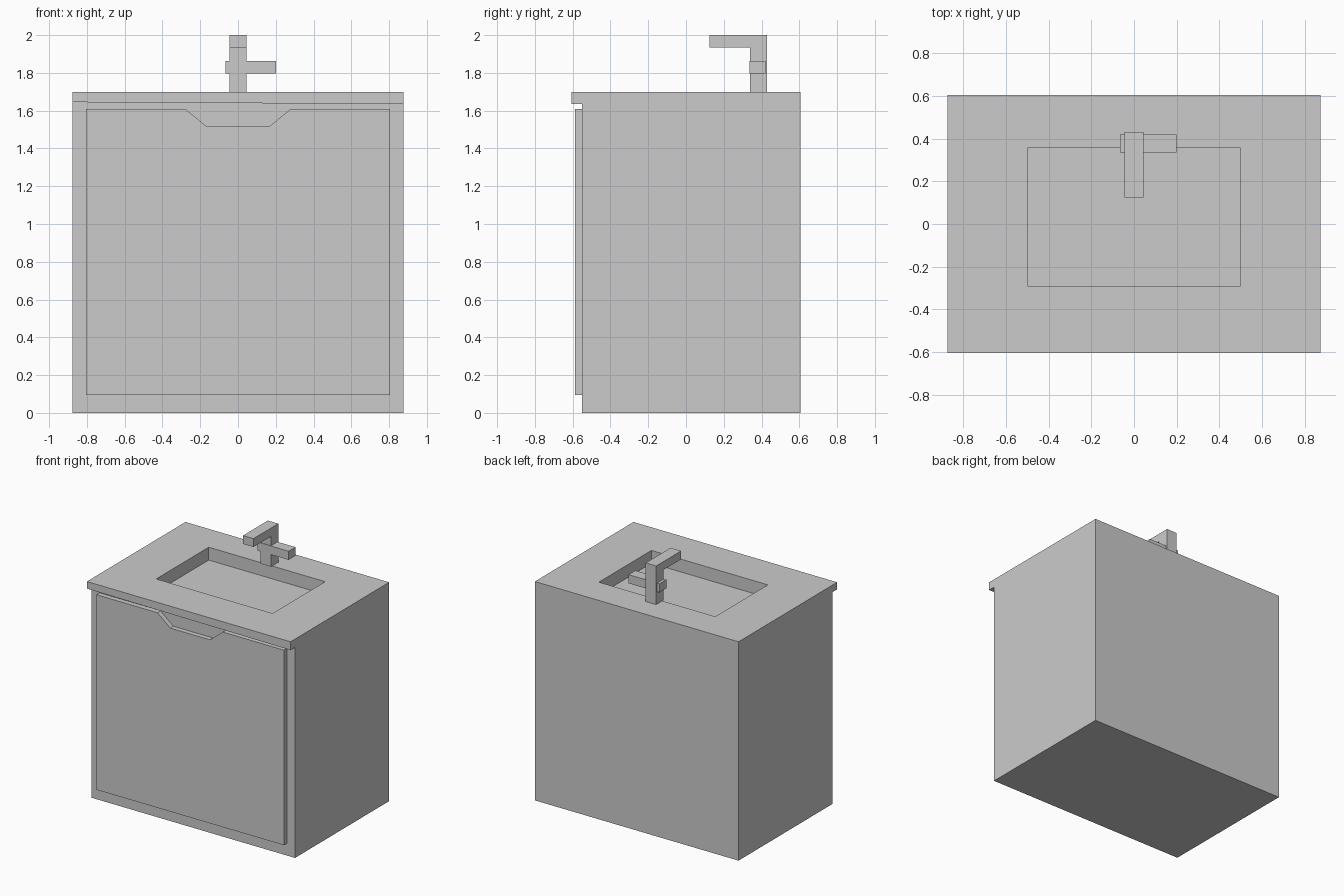
import bpy, bmesh
from mathutils import Vector

if "Cube" in bpy.data.objects:
    bpy.data.objects.remove(bpy.data.objects["Cube"])


def new_object(name, bm):
    bmesh.ops.recalc_face_normals(bm, faces=bm.faces)
    mesh = bpy.data.meshes.new(name)
    bm.to_mesh(mesh)
    bm.free()
    obj = bpy.data.objects.new(name, mesh)
    bpy.context.collection.objects.link(obj)
    return obj


def prism(points, offset):
    """Extrude a closed outline of 3D points along offset."""
    bm = bmesh.new()
    face = bm.faces.new([bm.verts.new(p) for p in points])
    ext = bmesh.ops.extrude_face_region(bm, geom=[face], use_keep_orig=True)
    verts = [g for g in ext["geom"] if isinstance(g, bmesh.types.BMVert)]
    bmesh.ops.translate(bm, verts=verts, vec=offset)
    return bm


def box(name, x, y, z):
    outline = [(x[0], y[0], z[0]), (x[1], y[0], z[0]),
               (x[1], y[1], z[0]), (x[0], y[1], z[0])]
    return new_object(name, prism(outline, Vector((0, 0, z[1] - z[0]))))


# Cabinet with overhanging countertop: side profile extruded across the width
W = 0.875
side = [(-0.55, 0), (0.605, 0), (0.605, 1.70), (-0.605, 1.70), (-0.605, 1.64), (-0.55, 1.64)]
bm = prism([(-W, y, z) for y, z in side], Vector((2 * W, 0, 0)))
for v in bm.verts:  # underside of the lip tilts very slightly
    if 1.6 < v.co.z < 1.69:
        v.co.z -= 0.005 * v.co.x / W

# Basin: inset the countertop, then sink the inner face
bm.normal_update()
top = next(f for f in bm.faces if all(v.co.z > 1.69 for v in f.verts))
bmesh.ops.inset_individual(bm, faces=[top], thickness=0.2)
for v in top.verts:
    v.co = (0.5 if v.co.x > 0 else -0.5, 0.355 if v.co.y > 0 else -0.29, 1.70)
floor = bmesh.ops.extrude_discrete_faces(bm, faces=[top])["faces"][0]
bmesh.ops.translate(bm, verts=floor.verts[:], vec=(0, 0, -0.10))
new_object("cabinet_and_basin", bm)

# Door with a tapered finger notch in its top edge
half = [(0.805, 0.095), (0.805, 1.61), (0.28, 1.61), (0.17, 1.52)]
outline = half + [(-x, z) for x, z in reversed(half)]
new_object("door", prism([(x, -0.588, z) for x, z in outline], Vector((0, 0.038, 0))))

# Faucet: post and spout in one L-shaped profile
spout = [(0.34, 1.70), (0.43, 1.70), (0.43, 2.0), (0.125, 2.0), (0.125, 1.935), (0.34, 1.935)]
new_object("faucet", prism([(-0.045, y, z) for y, z in spout], Vector((0.09, 0, 0))))

# Faucet lever
box("faucet_lever", (-0.066, 0.20), (0.336, 0.42), (1.796, 1.863))
